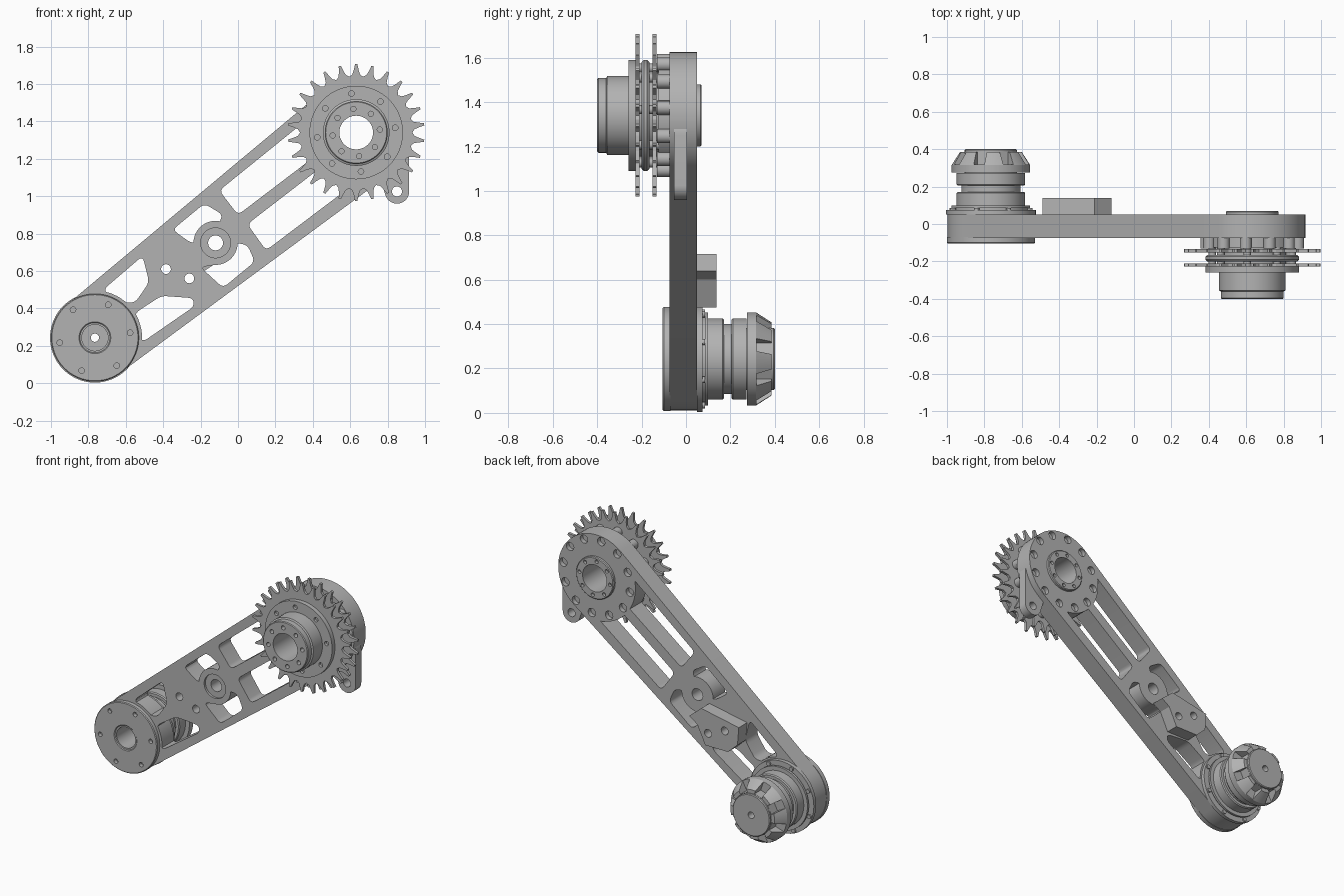
import bpy, bmesh, math
from mathutils import Vector

if "Cube" in bpy.data.objects:
    bpy.data.objects.remove(bpy.data.objects["Cube"])

grey = bpy.data.materials.new("machined_grey")
grey.use_nodes = True
GREY = (0.45, 0.45, 0.45, 1)
grey.diffuse_color = GREY
grey.node_tree.nodes["Principled BSDF"].inputs["Base Color"].default_value = GREY

LOW, HIGH, BOSS = (-0.765, 0.243), (0.632, 1.34), (-0.12, 0.75)
parts = []


def finish(bm, name, keep=True):
    bmesh.ops.recalc_face_normals(bm, faces=bm.faces)
    mesh = bpy.data.meshes.new(name)
    bm.to_mesh(mesh)
    bm.free()
    mesh.materials.append(grey)
    ob = bpy.data.objects.new(name, mesh)
    bpy.context.collection.objects.link(ob)
    if keep:
        parts.append(ob)
    return ob


def prisms(name, outlines, y0, y1, keep=True):
    """Extrude several x-z outlines along y into one object."""
    bm = bmesh.new()
    for pts in outlines:
        face = bm.faces.new([bm.verts.new((x, y0, z)) for x, z in pts])
        geo = bmesh.ops.extrude_face_region(bm, geom=[face])["geom"]
        bmesh.ops.translate(bm, vec=(0, y1 - y0, 0),
                            verts=[g for g in geo if isinstance(g, bmesh.types.BMVert)])
    return finish(bm, name, keep)


def lathe(name, centre, profile, steps=64):
    """Spin a closed (radius, y) profile around a y-parallel axis."""
    bm = bmesh.new()
    vs = [bm.verts.new((centre[0] + r, y, centre[1])) for r, y in profile]
    es = [bm.edges.new((vs[i - 1], vs[i])) for i in range(len(vs))]
    bmesh.ops.spin(bm, geom=vs + es, cent=(centre[0], 0, centre[1]), axis=(0, 1, 0),
                   angle=math.tau, steps=steps)
    bmesh.ops.remove_doubles(bm, verts=bm.verts, dist=1e-5)
    return finish(bm, name)


def cut(target, cutter):
    mod = target.modifiers.new("cut", 'BOOLEAN')
    mod.operation, mod.solver, mod.object = 'DIFFERENCE', 'EXACT', cutter
    deps = bpy.context.evaluated_depsgraph_get()
    mesh = bpy.data.meshes.new_from_object(target.evaluated_get(deps))
    target.modifiers.clear()
    target.data = mesh
    bpy.data.objects.remove(cutter)


def polar(c, r, a):
    return (c[0] + r * math.cos(a), c[1] + r * math.sin(a))


def circle(c, r, n=24):
    return [polar(c, r, math.tau * i / n) for i in range(n)]


def ring(c, radius, hole, count, start=0.0):
    return [circle(polar(c, radius, math.radians(start) + math.tau * i / count), hole, 16)
            for i in range(count)]


def hull(c1, r1, c2, r2, n=32):
    """Outline wrapped around two circles."""
    dx, dz = c2[0] - c1[0], c2[1] - c1[1]
    d, b = math.atan2(dz, dx), math.acos((r1 - r2) / math.hypot(dx, dz))
    return ([polar(c1, r1, d + b + (math.tau - 2 * b) * i / n) for i in range(n + 1)] +
            [polar(c2, r2, d - b + 2 * b * i / n) for i in range(n + 1)])


def rounded(pts, size=0.03):
    out = []
    pts = [Vector(p) for p in pts]
    for i, p in enumerate(pts):
        ends = []
        for q in (pts[i - 1], pts[(i + 1) % len(pts)]):
            ends.append(p + (q - p) * min(0.45, size / (q - p).length))
        for k in range(5):
            t = k / 4
            out.append(tuple(ends[0] * (1 - t) ** 2 + p * 2 * t * (1 - t) + ends[1] * t * t))
    return out


# Arm with lightening windows
arm = prisms("arm", [hull(LOW, 0.232, HIGH, 0.285)], -0.075, 0.05)
windows = [
    [(-0.10, 1.03), (0.0, 0.90), (0.46, 1.25), (0.37, 1.41)],
    [(0.05, 0.85), (0.15, 0.71), (0.64, 1.08), (0.53, 1.22)],
    [(-0.35, 0.82), (-0.18, 0.96), (-0.08, 0.90), (-0.13, 0.80), (-0.245, 0.745)],
    [(-0.20, 0.62), (-0.08, 0.51), (0.09, 0.65), (0.05, 0.74), (-0.02, 0.75), (-0.08, 0.64)],
    [(-0.72, 0.50), (-0.51, 0.68), (-0.475, 0.54), (-0.55, 0.43), (-0.65, 0.43)],
    [(-0.55, 0.375), (-0.41, 0.467), (-0.24, 0.455), (-0.235, 0.41), (-0.51, 0.22), (-0.56, 0.28)],
]
cutter = prisms("window_cutter", [rounded(w) for w in windows], -0.2, 0.2, False)
cut(cutter, prisms("solid_zones", [circle(LOW, 0.252, 64), circle(HIGH, 0.29, 64),
                                   circle(BOSS, 0.118, 40)], -0.3, 0.3, False))
cut(arm, cutter)
pin_holes = [circle((-0.385, 0.61), 0.026), circle((-0.26, 0.56), 0.026)]
cut(arm, prisms("bore_cutter", pin_holes + [circle(BOSS, 0.04), circle(LOW, 0.09, 48),
                                            circle(HIGH, 0.12, 48)], -0.2, 0.2, False))
cut(arm, prisms("boss_recess", [circle(BOSS, 0.08, 40)], -0.2, -0.06, False))
cut(arm, prisms("bolt_pockets", ring(HIGH, 0.25, 0.028, 12, 8), 0.02, 0.2, False))

# Pivot ear beside the upper end
ear = prisms("pivot_ear", [hull((0.815, 1.25), 0.1, (0.85, 1.025), 0.065)], -0.055, 0.005)
cut(ear, prisms("ear_hole", [circle((0.85, 1.025), 0.027)], -0.2, 0.2, False))

# Stop block on the back of the arm
block = prisms("stop_block", [[(-0.12, 0.64), (-0.21, 0.715), (-0.49, 0.66), (-0.48, 0.54),
                               (-0.41, 0.475), (-0.24, 0.475), (-0.18, 0.6)]], 0.05, 0.138)
cut(block, prisms("block_holes", pin_holes, -0.1, 0.3, False))

# Lower front cover
cover = lathe("lower_cover", LOW, [(0.08, -0.07), (0.235, -0.07), (0.235, -0.1),
                                   (0.23, -0.105), (0.085, -0.105), (0.08, -0.1)])
cut(cover, prisms("cover_bolt_holes", ring(LOW, 0.19, 0.015, 6, 8), -0.2, -0.08, False))

# Lower roller hub behind the arm
lathe("lower_hub", LOW, [
    (0.07, -0.1), (0.085, -0.1), (0.085, 0.05), (0.24, 0.05), (0.24, 0.075), (0.2, 0.075),
    (0.2, 0.085), (0.21, 0.085), (0.21, 0.1), (0.183, 0.1), (0.183, 0.165), (0.177, 0.172),
    (0.158, 0.172), (0.158, 0.205), (0.177, 0.205), (0.183, 0.212), (0.183, 0.272),
    (0.14, 0.272), (0.14, 0.395), (0.135, 0.4), (0.022, 0.4), (0.022, 0.3), (0.07, 0.3)])
cone = lathe("slotted_cone", LOW, [(0.135, 0.275), (0.21, 0.275), (0.21, 0.315),
                                   (0.165, 0.385), (0.135, 0.385)])
slots = []
for k in range(8):
    a = math.tau * (k + 0.4) / 8
    slots.append([polar(LOW, r, a + s / r) for r, s in
                  ((0.144, -0.03), (0.25, -0.03), (0.25, 0.03), (0.144, 0.03))])
cut(cone, prisms("slot_cutter", slots, 0.318, 0.5, False))
prisms("lower_flange_bolts", ring(LOW, 0.222, 0.014, 8, 20), 0.07, 0.085)

# Upper bearing hub, running through the arm
hub = lathe("upper_hub", HIGH, [
    (0.09, 0.07), (0.135, 0.07), (0.14, 0.065), (0.14, 0.045), (0.115, 0.045), (0.115, -0.07),
    (0.235, -0.07), (0.235, -0.125), (0.18, -0.125), (0.18, -0.165), (0.24, -0.165),
    (0.25, -0.175), (0.25, -0.19), (0.24, -0.2), (0.18, -0.2), (0.18, -0.225), (0.25, -0.225),
    (0.25, -0.258), (0.178, -0.258), (0.178, -0.355), (0.168, -0.36), (0.168, -0.395),
    (0.163, -0.4), (0.09, -0.4)])
cut(hub, prisms("hub_bolt_holes", ring(HIGH, 0.21, 0.015, 8, 7), -0.5, -0.24, False))
cut(hub, prisms("face_bolt_holes", ring(HIGH, 0.127, 0.014, 8, 7), -0.5, -0.37, False))
cut(hub, prisms("back_bolt_holes", ring(HIGH, 0.115, 0.012, 8, 7), 0.05, 0.2, False))
prisms("bearing_lobes", ring(HIGH, 0.248, 0.032, 12, 8), -0.13, -0.07)
prisms("spacer_bolts", ring(HIGH, 0.215, 0.02, 8, 7), -0.225, -0.125)

# Pair of toothed sprockets
TEETH = 26
tooth = [(-0.07, 0.366), (0.07, 0.366), (0.16, 0.335), (0.27, 0.312),
         (0.5, 0.3), (0.73, 0.312), (0.84, 0.335)]
outline = [polar(HIGH, r, math.tau * (k + f + 0.5) / TEETH) for k in range(TEETH) for f, r in tooth]
for name, y in (("inner_sprocket", -0.152), ("outer_sprocket", -0.228)):
    sprocket = prisms(name, [outline], y, y + 0.018)
    cut(sprocket, prisms("sprocket_bore", [circle(HIGH, 0.13, 48)], -0.5, 0.2, False))

# Smooth round walls, crisp edges
bpy.ops.object.select_all(action='DESELECT')
for ob in parts:
    ob.select_set(True)
bpy.context.view_layer.objects.active = arm
bpy.ops.object.shade_smooth_by_angle(angle=math.radians(30))
